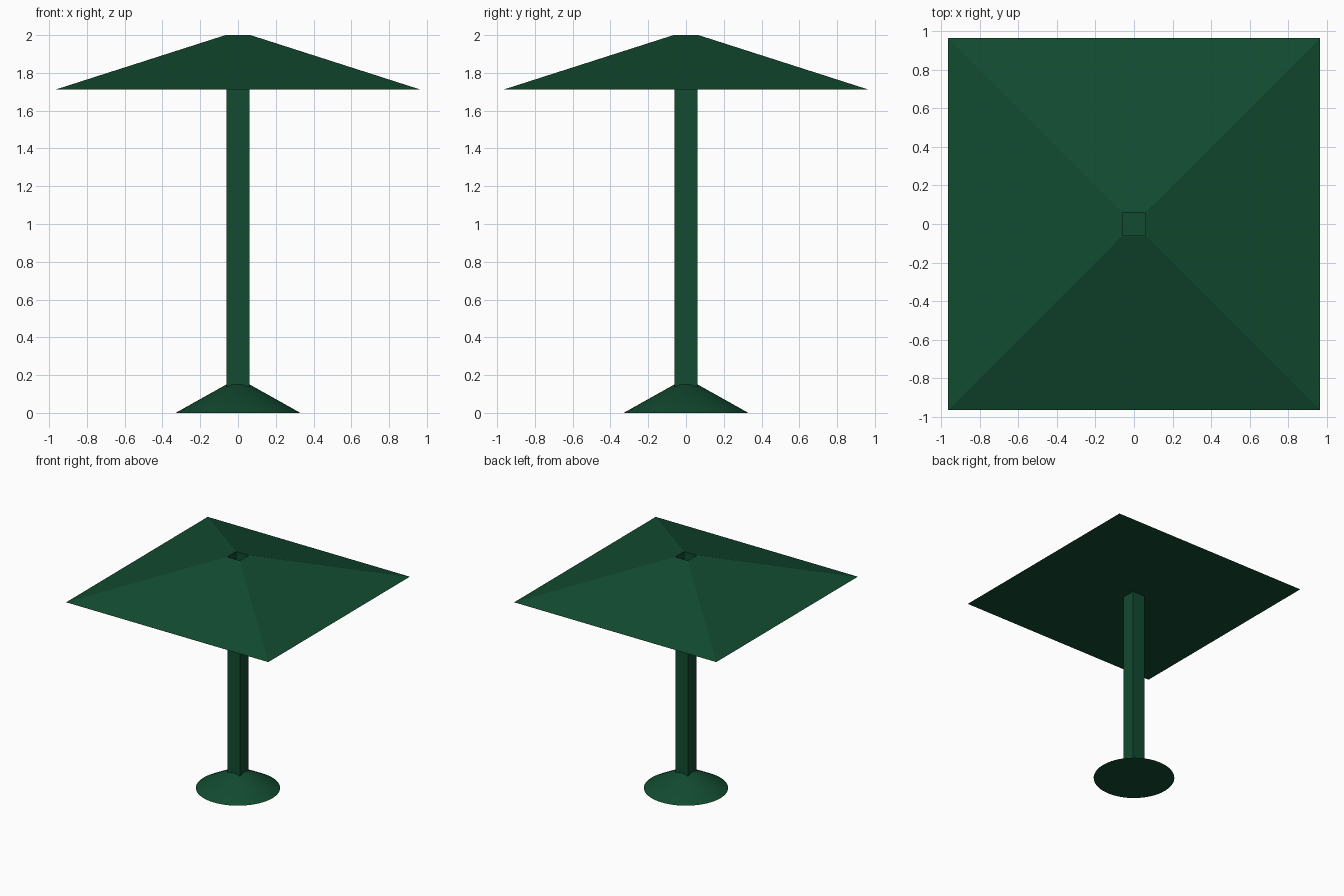
import bpy, bmesh, math

if "Cube" in bpy.data.objects:
    bpy.data.objects.remove(bpy.data.objects["Cube"])

green = bpy.data.materials.new("dark_green")
green.diffuse_color = (0.006, 0.07, 0.03, 1)
green.use_nodes = True
green.node_tree.nodes["Principled BSDF"].inputs["Base Color"].default_value = green.diffuse_color


def finish(name, bm):
    bmesh.ops.recalc_face_normals(bm, faces=bm.faces)
    mesh = bpy.data.meshes.new(name)
    bm.to_mesh(mesh)
    bm.free()
    mesh.materials.append(green)
    obj = bpy.data.objects.new(name, mesh)
    bpy.context.collection.objects.link(obj)
    return obj


def square(bm, half, z):
    return [bm.verts.new((sx * half, sy * half, z))
            for sx, sy in ((-1, -1), (1, -1), (1, 1), (-1, 1))]


def bridge(bm, a, b):
    for i in range(4):
        j = (i + 1) % 4
        bm.faces.new((a[i], a[j], b[j], b[i]))


# Canopy: shallow pyramid with flat underside and a square socket in the top
bm = bmesh.new()
rings = [square(bm, h, z) for h, z in ((0.965, 1.712), (0.066, 2.0), (0.06, 2.0), (0.06, 1.714))]
for a, b in zip(rings, rings[1:]):
    bridge(bm, a, b)
bm.faces.new(rings[0])
bm.faces.new(rings[-1])
finish("canopy", bm)

# Pole: square post
bm = bmesh.new()
low, high = square(bm, 0.06, 0.05), square(bm, 0.06, 1.712)
bridge(bm, low, high)
bm.faces.new(low)
bm.faces.new(high)
finish("pole", bm)

# Base: smooth round cone that the pole stands in
bm = bmesh.new()
bmesh.ops.create_cone(bm, cap_ends=True, segments=48, radius1=0.33, radius2=0.05, depth=0.157)
bmesh.ops.translate(bm, verts=bm.verts, vec=(0, 0, 0.157 / 2))
base = finish("base", bm)
bpy.context.view_layer.objects.active = base
base.select_set(True)
bpy.ops.object.shade_smooth_by_angle(angle=math.radians(30))
